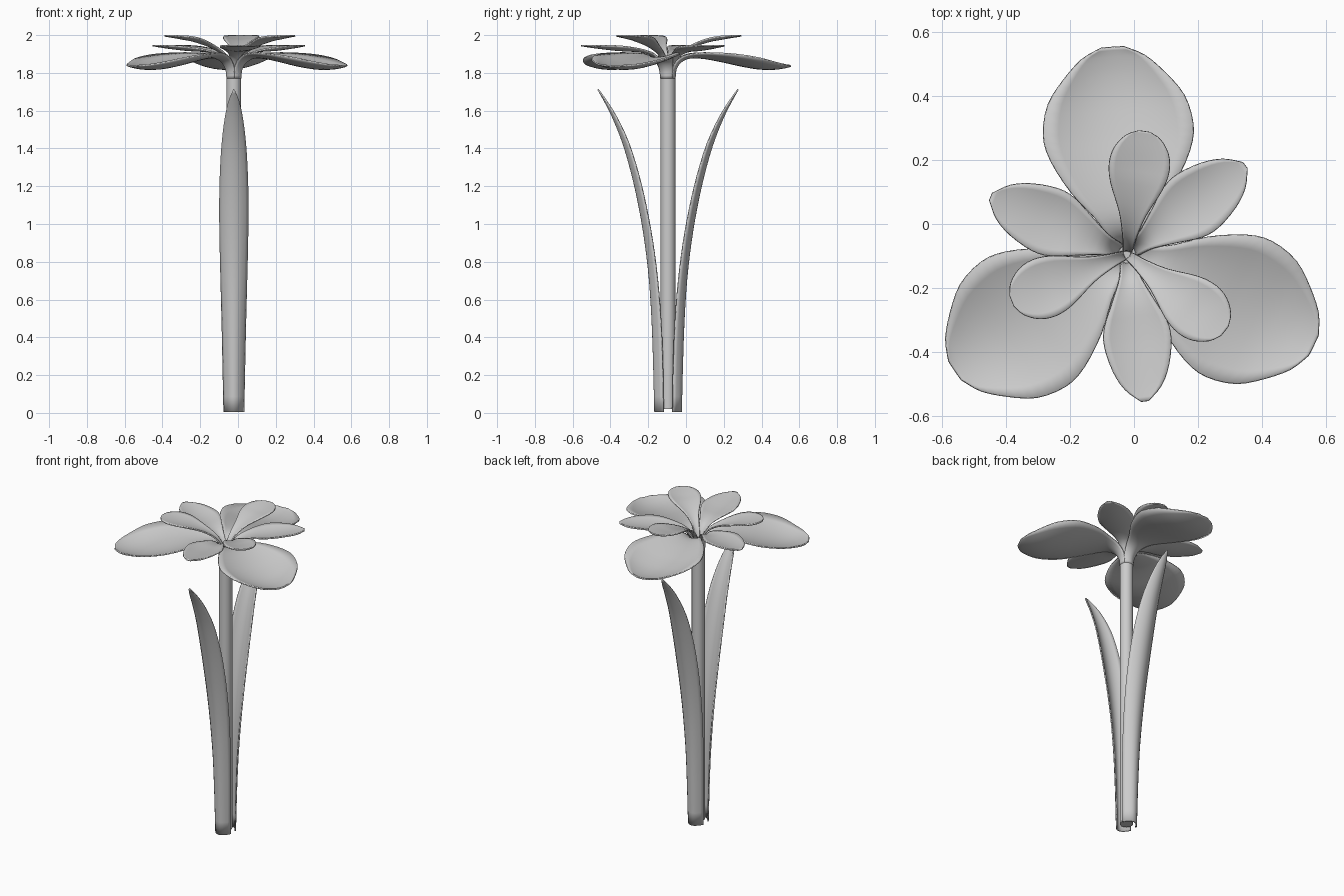
import bpy, bmesh, math
from mathutils import Matrix, Vector

if "Cube" in bpy.data.objects:
    bpy.data.objects.remove(bpy.data.objects["Cube"])

CENTRE = Vector((-0.022, -0.095, 0))


def spline(rows, steps=3):
    """Catmull-Rom resampling of a list of station tuples."""
    rows = [Vector(r) for r in rows]
    pts = [rows[0] * 2 - rows[1]] + rows + [rows[-1] * 2 - rows[-2]]
    out = []
    for a, b, c, d in zip(pts, pts[1:], pts[2:], pts[3:]):
        for k in range(steps):
            t = k / steps
            out.append(0.5 * (2 * b + (c - a) * t + (2 * a - 5 * b + 4 * c - d) * t * t
                              + (3 * b - a - 3 * c + d) * t ** 3))
    return out + [rows[-1]]


def finish(name, bm):
    """Turn a bmesh into a smooth-shaded object."""
    mesh = bpy.data.meshes.new(name)
    bm.to_mesh(mesh)
    bm.free()
    ob = bpy.data.objects.new(name, mesh)
    bpy.context.collection.objects.link(ob)
    bpy.ops.object.select_all(action='DESELECT')
    ob.select_set(True)
    bpy.context.view_layer.objects.active = ob
    bpy.ops.object.shade_smooth_by_angle(angle=math.radians(40))
    return ob


def blade(name, stations, angle, thickness=0.008, across=10):
    """Petal or leaf: stations are (radius, height, half width, edge lift)."""
    rows = spline(stations)
    rot = Matrix.Rotation(math.radians(angle), 3, 'Z')
    bm = bmesh.new()
    grid = []
    for i, (r, z, w, lift) in enumerate(rows):
        a, b = rows[max(i - 1, 0)], rows[min(i + 1, len(rows) - 1)]
        t = Vector((b[0] - a[0], b[1] - a[1])).normalized()
        line = []
        for j in range(across + 1):
            u = 2 * j / across - 1
            h = lift * u * u
            p = Vector((r - t.y * h, w * u, z + t.x * h))
            line.append(bm.verts.new(rot @ p + CENTRE))
        grid.append(line)
    for a, b in zip(grid, grid[1:]):
        for j in range(across):
            bm.faces.new((a[j], b[j], b[j + 1], a[j + 1]))
    solid = finish(name, bm).modifiers.new("thickness", 'SOLIDIFY')
    solid.thickness = thickness
    solid.offset = 0


# Stem
bm = bmesh.new()
bmesh.ops.create_cone(bm, cap_ends=True, segments=24, radius1=0.039, radius2=0.039, depth=1.78,
                      matrix=Matrix.Translation(CENTRE + Vector((0, 0, 0.91))))
finish("stem", bm)

# Two long leaves hugging the stem
leaf = [(.069, .004, .052, .045), (.075, .25, .057, .047), (.083, .48, .062, .046),
        (.097, .7, .068, .042), (.12, .9, .073, .039), (.15, 1.08, .075, .036),
        (.187, 1.25, .072, .033), (.235, 1.42, .062, .028), (.29, 1.56, .045, .018),
        (.335, 1.65, .026, .008), (.37, 1.712, .003, 0)]
blade("front_leaf", leaf, -90)
blade("back_leaf", leaf, 90)

# Three tiers of petals, each cupped upward
large = [(.036, 1.77, .034, .02), (.042, 1.82, .04, .02), (.07, 1.86, .055, .02),
         (.12, 1.88, .09, .02), (.2, 1.876, .16, .03), (.3, 1.857, .218, .045),
         (.38, 1.839, .235, .054), (.48, 1.822, .213, .053), (.56, 1.82, .16, .036),
         (.62, 1.828, .1, .015), (.65, 1.836, .035, .003)]
medium = [(.028, 1.78, .022, .008), (.04, 1.84, .024, .01), (.08, 1.89, .033, .01),
          (.15, 1.912, .066, .012), (.22, 1.917, .098, .019), (.28, 1.921, .105, .021),
          (.36, 1.93, .088, .015), (.42, 1.938, .058, .006), (.463, 1.945, .012, 0)]
small = [(.012, 1.79, .014, .004), (.022, 1.84, .016, .004), (.06, 1.895, .022, .006),
         (.13, 1.937, .042, .008), (.22, 1.967, .083, .012), (.28, 1.978, .095, .013),
         (.33, 1.987, .085, .008), (.37, 1.993, .055, .003), (.389, 1.996, .018, 0)]
for tier, stations, start in (("large", large, 94), ("medium", medium, 37), ("small", small, 82)):
    for i in range(3):
        blade(f"{tier}_petal_{i + 1}", stations, start + 120 * i)
